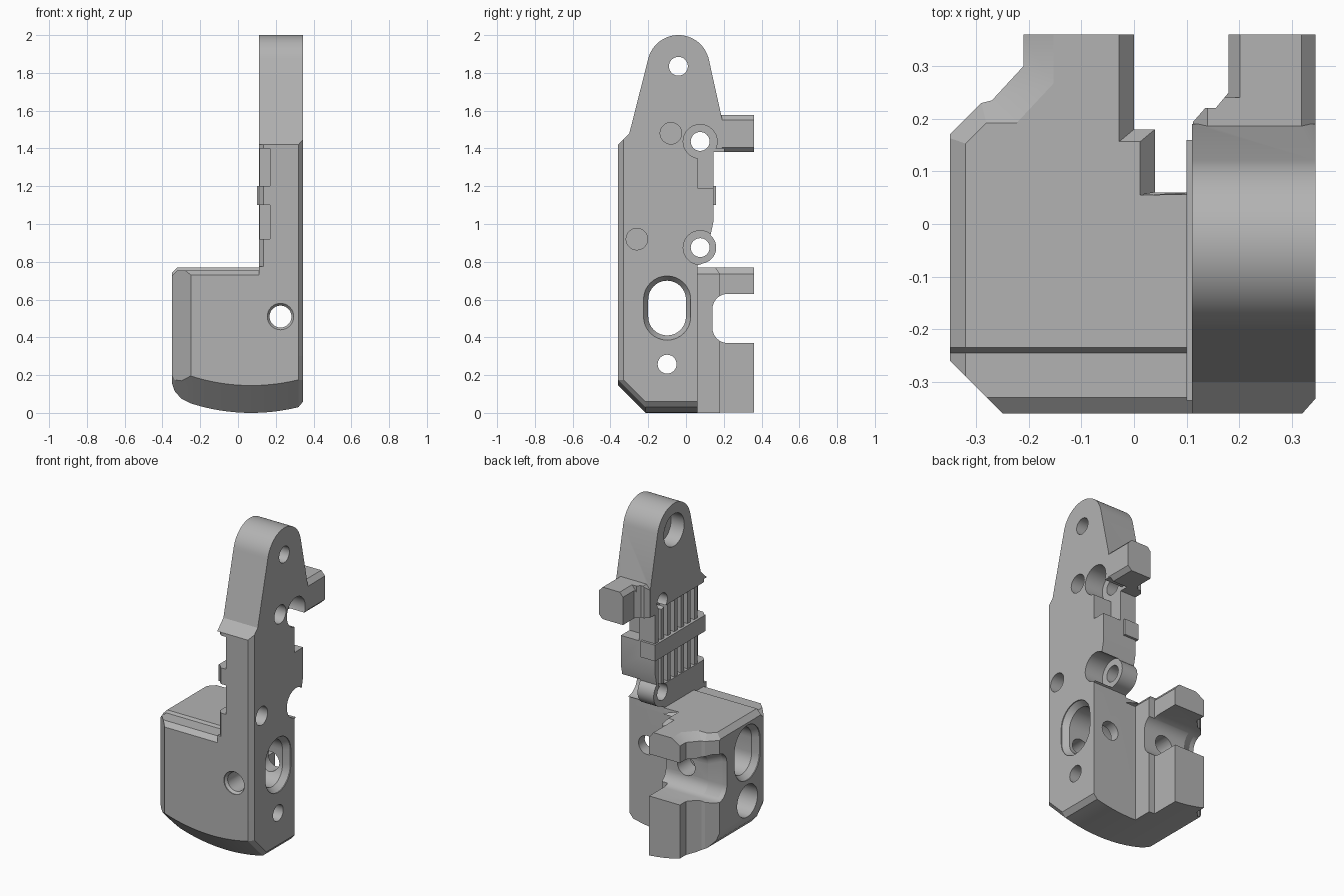
import bpy, bmesh
from math import sin, cos, radians, sqrt

default = bpy.data.objects.get("Cube")
if default:
    bpy.data.objects.remove(default)

grey = bpy.data.materials.new("plain grey")
grey.use_nodes = True
colour = (0.45, 0.45, 0.45, 1)
grey.diffuse_color = colour
grey.node_tree.nodes["Principled BSDF"].inputs["Base Color"].default_value = colour


def loft(name, axis, sections):
    """Closed solid through (position, outline) sections along one axis."""
    place = {"x": lambda p, a, b: (p, a, b),
             "y": lambda p, a, b: (a, p, b),
             "z": lambda p, a, b: (a, b, p)}[axis]
    bm = bmesh.new()
    rings = [[bm.verts.new(place(pos, a, b)) for a, b in outline]
             for pos, outline in sections]
    count = len(rings[0])
    for low, high in zip(rings, rings[1:]):
        for i in range(count):
            j = (i + 1) % count
            bm.faces.new((low[i], low[j], high[j], high[i]))
    bm.faces.new(rings[0])
    bm.faces.new(rings[-1])
    bmesh.ops.recalc_face_normals(bm, faces=bm.faces)
    mesh = bpy.data.meshes.new(name)
    bm.to_mesh(mesh)
    bm.free()
    mesh.materials.append(grey)
    obj = bpy.data.objects.new(name, mesh)
    bpy.context.collection.objects.link(obj)
    return obj


def prism(name, axis, start, end, outline):
    return loft(name, axis, [(start, outline), (end, outline)])


def box(name, x, y, z):
    return prism(name, "z", z[0], z[1],
                 [(x[0], y[0]), (x[1], y[0]), (x[1], y[1]), (x[0], y[1])])


def arc(a, b, radius, start=0, end=360, steps=32):
    """Points on an arc; a full circle leaves out its repeated end."""
    last = steps if end - start == 360 else steps + 1
    angles = [radians(start + (end - start) * i / steps) for i in range(last)]
    return [(a + radius * cos(t), b + radius * sin(t)) for t in angles]


def oblong(a, low, high, radius):
    return (arc(a, high - radius, radius, 0, 180, 16)
            + arc(a, low + radius, radius, 180, 360, 16))


def combine(target, tool, operation):
    mod = target.modifiers.new("combine", "BOOLEAN")
    mod.operation, mod.object, mod.solver = operation, tool, "EXACT"
    graph = bpy.context.evaluated_depsgraph_get()
    target_mesh = bpy.data.meshes.new_from_object(target.evaluated_get(graph))
    target.modifiers.clear()
    target.data = target_mesh
    bpy.data.objects.remove(tool)


def cut(target, tool):
    combine(target, tool, "DIFFERENCE")


def join(target, tool):
    combine(target, tool, "UNION")


# Lower block: curved underside, chamfered front and top
def block_section(lift, top):
    under = [-0.25 + 0.57 * i / 20 for i in range(21)]
    curve = [(x, 1.04 - sqrt(1.04 ** 2 - (x - 0.07) ** 2) + lift) for x in under]
    left = [(-0.35, 0.16 + lift), (-0.335, 0.115 + lift), (-0.30, 0.075 + lift)]
    right = [(0.345, 0.06 + lift), (0.345, top)]
    return left + curve + right + [(-0.32, top), (-0.35, top - 0.03)]


body = loft("body", "y", [
    (-0.36, block_section(0.145, 0.73)), (-0.33, block_section(0.115, 0.755)),
    (-0.245, block_section(0.03, 0.755)), (-0.235, block_section(0.02, 0.77)),
    (-0.215, block_section(0, 0.77)), (0.36, block_section(0, 0.77))])

# Plan outline of the block, stepped in at the back and sloped near the top
front_plan = [(-0.35, -0.26), (-0.25, -0.36), (0.32, -0.36), (0.345, -0.33), (0.345, 0.06)]
plan = front_plan + [(0.04, 0.06), (0.04, 0.18), (0, 0.18), (0, 0.36), (-0.21, 0.36),
                     (-0.21, 0.3), (-0.27, 0.235), (-0.29, 0.23), (-0.35, 0.17)]
top_plan = front_plan + [(0.01, 0.055), (0.01, 0.155), (-0.03, 0.155), (-0.03, 0.36),
                         (-0.15, 0.36), (-0.15, 0.265), (-0.22, 0.19), (-0.28, 0.19),
                         (-0.35, 0.12)]
combine(body, loft("plan_limit", "z", [(-0.1, plan), (0.735, plan), (0.772, top_plan)]),
        "INTERSECT")

# Upright plate with a rounded tongue on top
BOSS_Y, LOW_BOSS, HIGH_BOSS = 0.075, 0.875, 1.437
outline = ([(-0.36, 0.3), (0.06, 0.3), (0.06, 0.78)]
           + arc(BOSS_Y, LOW_BOSS, 0.085, -80, 50, 12)
           + [(0.145, 1.01), (0.145, 1.38), (0.19, 1.38), (0.19, 1.56)]
           + arc(-0.04, 1.835, 0.165, 12, 168, 28)
           + [(-0.30, 1.48), (-0.36, 1.42)])
join(body, prism("plate", "x", 0.11, 0.345, outline))

# Arm reaching back from the plate
arm_plan = [(0.11, 0.1), (0.33, 0.1), (0.33, 0.37), (0.18, 0.37), (0.18, 0.25),
            (0.155, 0.22), (0.135, 0.22), (0.11, 0.19)]
arm = loft("arm", "y", [(y, [(0.112, 1.38), (0.32, 1.38), (0.345, 1.405), (0.345, 1.55),
                            (0.318, 1.578), (0.14, 1.578), (0.112, 1.55)])
                        for y in (0.1, 0.36)])
cut(arm, prism("arm_side", "z", 1.3, 1.7, [(0.1, 0.18)] + [(0.135, 0.22), (0.155, 0.22),
                                          (0.18, 0.25), (0.18, 0.4), (0.1, 0.4)]))
cut(arm, prism("arm_edge", "y", 0.24, 0.4, [(0.17, 1.54), (0.17, 1.6), (0.22, 1.6)]))
join(body, arm)

# Long chamfers on the front edges of the plate
cut(body, prism("outer_chamfer", "z", 0.2, 1.5, [(0.32, -0.36), (0.36, -0.4), (0.36, -0.315)]))
cut(body, prism("inner_chamfer", "z", 0.775, 1.42, [(0.135, -0.36), (0.09, -0.4), (0.09, -0.315)]))

# Ribbed recesses with a raised band between them
for low, high in ((0.92, 1.1), (1.2, 1.4)):
    cut(body, box("rib_recess", (0.05, 0.17), (-0.4, 0.11), (low, high)))
    for i in range(6):
        y = -0.26 + i * 0.065
        join(body, box("rib", (0.115, 0.2), (y - 0.015, y + 0.015), (low - 0.01, high + 0.01)))
join(body, box("band", (0.1, 0.2), (-0.335, 0.16), (1.1, 1.2)))

# Recesses round the two screw bosses on the outer face
FLOOR = 0.22
for z in (LOW_BOSS, HIGH_BOSS):
    cut(body, prism("boss_recess", "x", FLOOR, 0.4, arc(BOSS_Y, z, 0.09)))
    cut(body, prism("boss_hole", "x", 0, 0.4, arc(BOSS_Y, z, 0.05)))
cut(body, box("back_recess", (FLOOR, 0.4), (0.06, 0.2), (1.19, 1.4)))

# Blind pin holes
for y, z in ((-0.08, 1.48), (-0.26, 0.92)):
    cut(body, prism("pin_hole", "x", 0.2, 0.4, arc(y, z, 0.057)))

# Tongue hole, wider on the inner side
cut(body, prism("tongue_hole", "x", 0, 0.4, arc(-0.04, 1.835, 0.05)))
cut(body, prism("tongue_counterbore", "x", 0, 0.2, arc(-0.04, 1.835, 0.1)))

# Oblong window with a flared rim on both sides
narrow, wide = oblong(-0.1, 0.41, 0.7, 0.1), oblong(-0.1, 0.385, 0.725, 0.125)
cut(body, loft("window", "x", [(-0.4, wide), (-0.345, wide), (-0.31, narrow),
                               (0.305, narrow), (0.34, wide), (0.4, wide)]))

# Side hole with a counterbore, and the front hole
cut(body, prism("side_hole", "x", -0.4, 0.4, arc(-0.1, 0.258, 0.05)))
cut(body, prism("side_counterbore", "x", -0.4, -0.1, arc(-0.1, 0.258, 0.1)))
rim, bore = arc(0.225, 0.51, 0.07), arc(0.225, 0.51, 0.058)
cut(body, loft("front_hole", "y", [(-0.4, rim), (-0.355, rim), (-0.34, bore), (0.2, bore)]))


# Open pocket in the back, flared outwards, with a blind bore
def pocket(edge, grow):
    return (arc(edge + 0.08, 0.45 - grow, 0.08, 180, 270, 8)
            + [(0.5, 0.37 - grow), (0.5, 0.63 + grow)]
            + arc(edge + 0.08, 0.55 + grow, 0.08, 90, 180, 8))


cut(body, loft("pocket", "x", [(-0.4, pocket(0.1, 0.02)), (-0.32, pocket(0.1, 0.02)),
                               (-0.25, pocket(0.14, 0)), (0.1, pocket(0.14, 0))]))
cut(body, prism("pocket_bore", "y", 0.02, 0.3, arc(-0.1, 0.5, 0.06)))

# Crisp edges with smooth curves
body.name = "bracket_body"
bpy.ops.object.select_all(action="DESELECT")
body.select_set(True)
bpy.context.view_layer.objects.active = body
bpy.ops.object.shade_smooth_by_angle(angle=radians(25))
